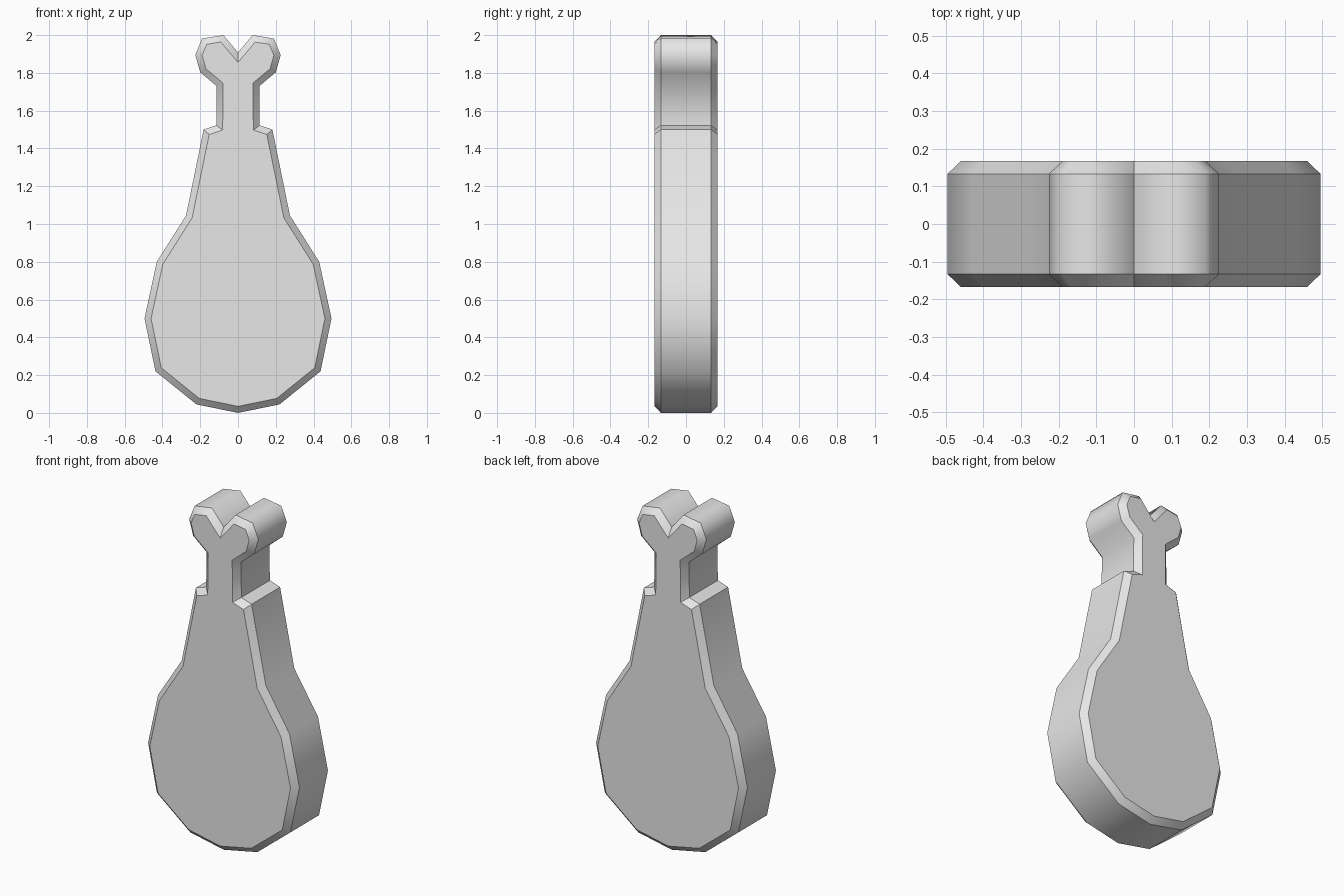
import bpy
import bmesh
from math import radians
from mathutils import Vector

if "Cube" in bpy.data.objects:
    bpy.data.objects.remove(bpy.data.objects["Cube"], do_unlink=True)

HALF_DEPTH = 0.167
BEVEL = 0.034
SHARP_CORNER = radians(60)

# Left half of the outline, from the bottom centre up to the notch
half = [(0, 0), (0.22, 0.045), (0.437, 0.22), (0.495, 0.5), (0.43, 0.8),
        (0.275, 1.045), (0.182, 1.5), (0.115, 1.522), (0.113, 1.73),
        (0.2, 1.803), (0.226, 1.895), (0.19, 1.982), (0.077, 2.0), (0, 1.908)]
outline = [Vector(p) for p in half + [(-x, z) for x, z in half[-2:0:-1]]]
count = len(outline)


def corner(i):
    """Directions of the edges entering and leaving an outline point."""
    before = (outline[i] - outline[i - 1]).normalized()
    after = (outline[(i + 1) % count] - outline[i]).normalized()
    return before, after


def inset(i, width):
    """Outline point moved inward by an even width on both its edges."""
    a, b = (Vector((-d.y, d.x)) for d in corner(i))
    return outline[i] + (a + b) * width / (1 + a.dot(b))


# Bevelled slab: four rings from front face to back face
bm = bmesh.new()
rings = []
for y, width in ((-HALF_DEPTH, BEVEL), (BEVEL - HALF_DEPTH, 0),
                 (HALF_DEPTH - BEVEL, 0), (HALF_DEPTH, BEVEL)):
    points = [inset(i, width) for i in range(count)]
    rings.append([bm.verts.new((p.x, y, p.y)) for p in points])

bm.faces.new(rings[0])
bm.faces.new(rings[-1][::-1])
for low, high in zip(rings, rings[1:]):
    for i in range(count):
        j = (i + 1) % count
        bm.faces.new((low[i], high[i], high[j], low[j]))
bmesh.ops.recalc_face_normals(bm, faces=bm.faces)

# Smooth rounded walls, with crisp bevel rims, shoulders and notch
for face in bm.faces:
    face.smooth = True
for ring in rings:
    for i in range(count):
        bm.edges.get((ring[i - 1], ring[i])).smooth = False
for i in range(count):
    before, after = corner(i)
    if before.angle(after) > SHARP_CORNER:
        for low, high in zip(rings, rings[1:]):
            bm.edges.get((low[i], high[i])).smooth = False

mesh = bpy.data.meshes.new("drumstick")
bm.to_mesh(mesh)
bm.free()
drumstick = bpy.data.objects.new("drumstick", mesh)
bpy.context.collection.objects.link(drumstick)

# Single plain colour
grey = bpy.data.materials.new("light_grey")
grey.use_nodes = True
colour = (0.8, 0.8, 0.8, 1)
grey.diffuse_color = colour
grey.node_tree.nodes["Principled BSDF"].inputs["Base Color"].default_value = colour
mesh.materials.append(grey)
